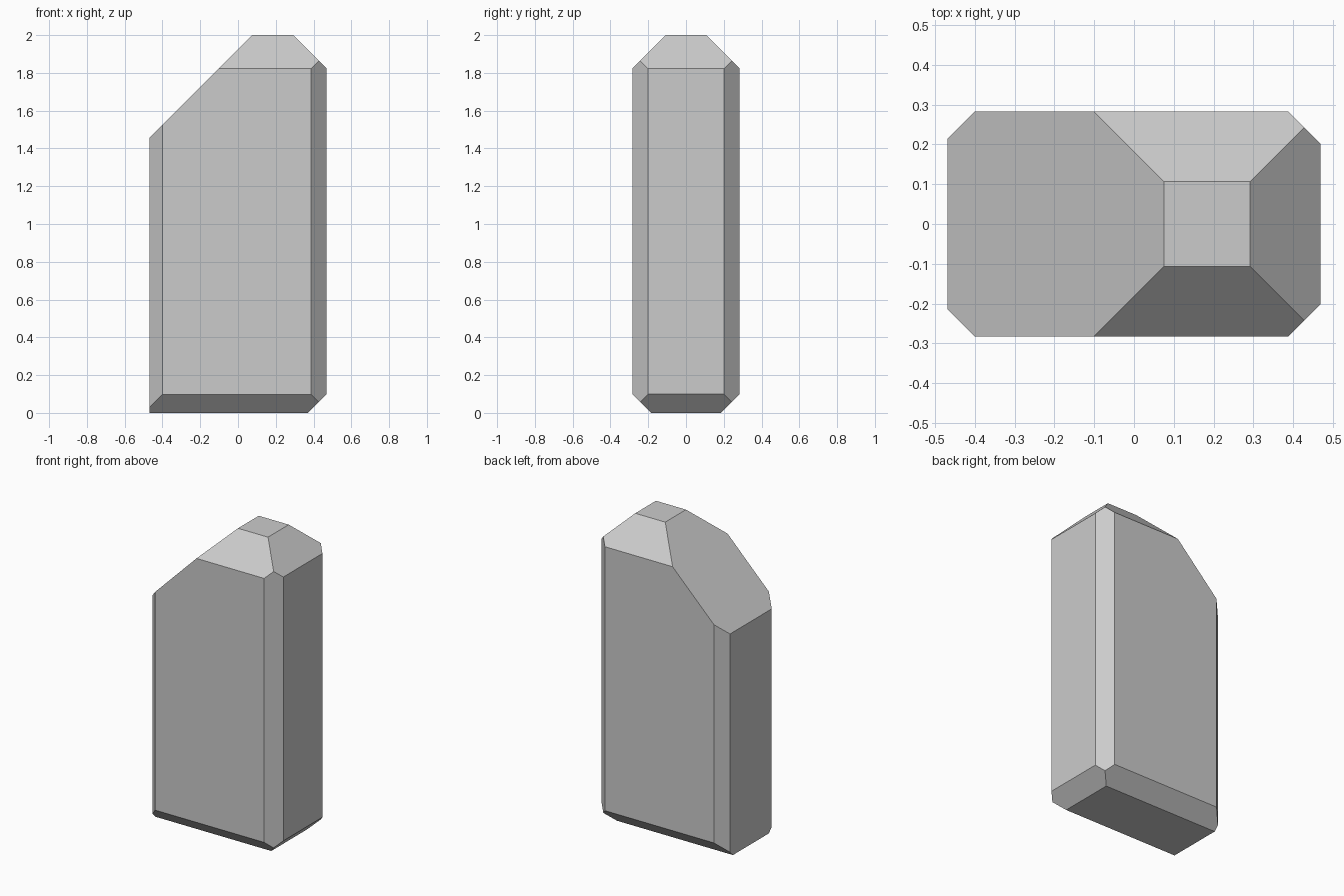
import bpy, bmesh
from mathutils import Matrix, Vector

if "Cube" in bpy.data.objects:
    bpy.data.objects.remove(bpy.data.objects["Cube"])

# Block that is trimmed down to the faceted stone
bm = bmesh.new()
bmesh.ops.create_cube(bm, size=1, matrix=Matrix.Translation((0, 0, 1))
                      @ Matrix.Diagonal((0.938, 0.567, 2, 1)))


def trim(normal, distance):
    """Cut away everything where normal . point > distance and cap the cut."""
    n = Vector(normal)
    bmesh.ops.bisect_plane(bm, geom=bm.verts[:] + bm.edges[:] + bm.faces[:],
                           dist=1e-5, plane_co=n * (distance / n.length_squared),
                           plane_no=n, clear_outer=True)
    rim = [e for e in bm.edges if e.is_boundary]
    if rim:
        bmesh.ops.contextual_create(bm, geom=rim)


# Crown slopes: long left slant and short right bevel
trim((-1, 0, 1), 1.925)
trim((1, 0, 1), 2.292)

# Base bevel on the right (the left side has none)
trim((1, 0, -1), 0.370)

# Front and back: crown slope, base bevel and upright corner bevels
for side in (-1, 1):
    trim((0, side, 1), 2.107)
    trim((0, side, -1), 0.185)
    trim((1, side, 0), 0.671)
    trim((-1, side, 0), 0.684)

bmesh.ops.recalc_face_normals(bm, faces=bm.faces[:])
mesh = bpy.data.meshes.new("bevelled_stone")
bm.to_mesh(mesh)
bm.free()
bpy.context.collection.objects.link(bpy.data.objects.new("bevelled_stone", mesh))
